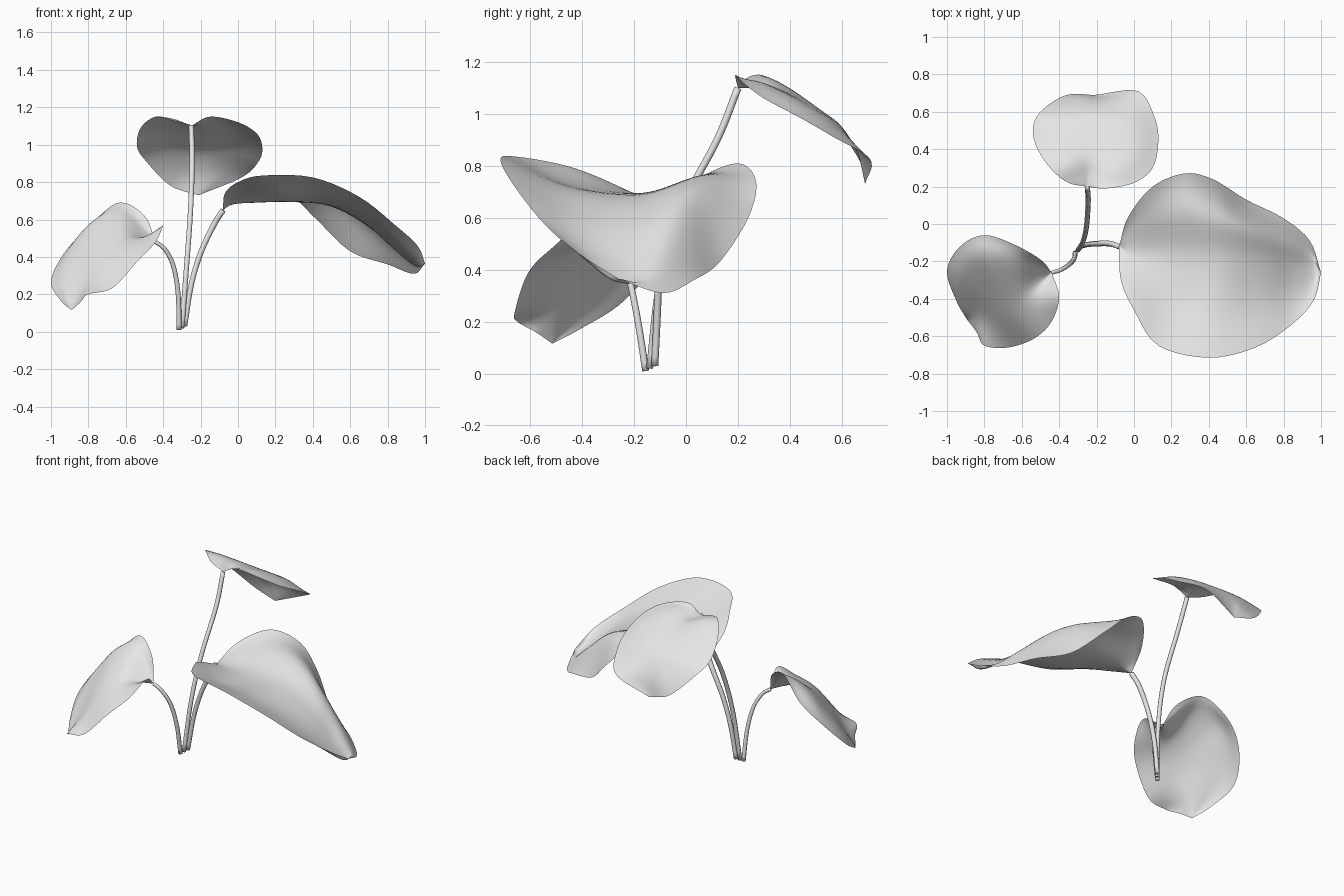
import bpy
import bmesh
from mathutils import Vector

# Remove the default object
default_cube = bpy.data.objects.get("Cube")
if default_cube:
    bpy.data.objects.remove(default_cube, do_unlink=True)

# One plain material for the whole plant
material = bpy.data.materials.new("plain_grey")
material.use_nodes = True
grey = (.8, .8, .8, 1)
material.diffuse_color = grey
material.node_tree.nodes["Principled BSDF"].inputs["Base Color"].default_value = grey


def smooth_path(points, count):
    """Resample a Catmull-Rom curve through the points into count positions."""
    pts = [Vector(p) for p in points]
    padded = [2 * pts[0] - pts[1]] + pts + [2 * pts[-1] - pts[-2]]
    result = []
    for i in range(count):
        position = i / (count - 1) * (len(pts) - 1)
        k = min(int(position), len(pts) - 2)
        t = position - k
        a, b, c, d = padded[k:k + 4]
        tangent_in, tangent_out = (c - a) / 2, (d - b) / 2
        ease = t * t * (3 - 2 * t)
        result.append(b.lerp(c, ease)
                      + tangent_in * (t * (1 - t) ** 2)
                      - tangent_out * (t * t * (1 - t)))
    return result


def finish(name, bm):
    """Turn the bmesh into a smooth shaded object."""
    mesh = bpy.data.meshes.new(name)
    bm.to_mesh(mesh)
    bm.free()
    mesh.materials.append(material)
    for polygon in mesh.polygons:
        polygon.use_smooth = True
    obj = bpy.data.objects.new(name, mesh)
    bpy.context.collection.objects.link(obj)
    return obj


def make_leaf(name, base, tip, guides, rows=41, columns=24):
    """Loft a curved blade across lengthwise guides that share a base and a tip."""
    bm = bmesh.new()
    curves = [smooth_path([base, *guide, tip], rows) for guide in guides]
    grid = [[bm.verts.new(p) for p in smooth_path(section, columns + 1)]
            for section in zip(*curves)]
    for row, following in zip(grid, grid[1:]):
        for j in range(columns):
            bm.faces.new((row[j], row[j + 1], following[j + 1], following[j]))
    # Close the blade where the guides meet at base and tip
    bmesh.ops.remove_doubles(bm, verts=bm.verts, dist=.0005)
    bmesh.ops.recalc_face_normals(bm, faces=bm.faces)
    if sum(f.normal.z * f.calc_area() for f in bm.faces) < 0:
        bmesh.ops.reverse_faces(bm, faces=bm.faces)
    return finish(name, bm)


def make_stem(name, points, radius_start=.0135, radius_end=.011, sides=8):
    """Sweep a tapering round section along a curved path."""
    path = smooth_path(points, 25)
    bm = bmesh.new()
    rings = []
    for i, centre in enumerate(path):
        along = path[min(i + 1, len(path) - 1)] - path[max(i - 1, 0)]
        rotation = Vector((0, 0, 1)).rotation_difference(along.normalized())
        blend = i / (len(path) - 1)
        radius = radius_start + (radius_end - radius_start) * blend
        ring = bmesh.ops.create_circle(bm, segments=sides, radius=radius)["verts"]
        for vert in ring:
            vert.co = centre + rotation @ vert.co
        rings.append(ring)
    for ring, following in zip(rings, rings[1:]):
        for j in range(sides):
            k = (j + 1) % sides
            bm.faces.new((ring[j], ring[k], following[k], following[j]))
    bm.faces.new(rings[0])
    bm.faces.new(rings[-1])
    bmesh.ops.recalc_face_normals(bm, faces=bm.faces)
    return finish(name, bm)


# Large leaf: folded-down far margin, ridge, valley, raised near margin
large_base = (-.08, -.12, .65)
far_margin = [(-.03, .04, .75), (.1, .2, .81), (.27, .27, .74), (.42, .24, .6),
              (.6, .13, .43), (.8, .03, .36), (.94, -.09, .31)]
far_ridge = [(-.04, -.05, .7), (.08, .03, .75), (.27, .07, .765), (.44, .05, .73),
             (.59, 0, .65), (.8, -.08, .475), (.94, -.15, .355)]
valley = [(-.03, -.14, .68), (.08, -.15, .69), (.3, -.17, .695), (.5, -.18, .67),
          (.7, -.2, .56), (.86, -.22, .42), (.96, -.23, .35)]
near_slope = [(-.05, -.2, .695), (.04, -.29, .72), (.22, -.43, .725), (.45, -.46, .71),
              (.68, -.43, .605), (.86, -.37, .465), (.965, -.31, .375)]
near_margin = [(-.07, -.3, .74), (0, -.46, .8), (.13, -.65, .835), (.4, -.715, .825),
               (.65, -.66, .72), (.84, -.54, .57), (.96, -.41, .46)]
make_leaf("large_leaf", large_base, (1, -.26, .365),
          [far_margin, far_ridge, valley, near_slope, near_margin])

# Low leaf: hanging domed blade with a crimped tip
low_base = (-.44, -.26, .48)
back_margin = [(-.5, -.19, .62), (-.64, -.11, .69), (-.8, -.06, .56), (-.93, -.12, .42),
               (-1, -.25, .27), (-.95, -.41, .17)]
back_crest = [(-.5, -.24, .54), (-.63, -.21, .63), (-.77, -.19, .58), (-.87, -.23, .45),
              (-.93, -.32, .31), (-.92, -.45, .18)]
low_rib = [(-.5, -.33, .5), (-.59, -.39, .5), (-.67, -.43, .45), (-.75, -.47, .355),
           (-.82, -.49, .25), (-.87, -.505, .165)]
front_margin = [(-.4, -.39, .57), (-.44, -.52, .48), (-.53, -.61, .385),
                (-.67, -.66, .235), (-.8, -.65, .2), (-.84, -.58, .16)]
make_leaf("low_leaf", low_base, (-.89, -.515, .115),
          [back_margin, back_crest, low_rib, front_margin])

# Tall leaf: domed heart shape sloping away behind
tall_base = (-.25, .2, 1.1)
left_margin = [(-.35, .22, 1.13), (-.44, .29, 1.15), (-.52, .41, 1.09),
               (-.54, .52, .99), (-.49, .61, .91), (-.36, .69, .78)]
left_dome = [(-.3, .24, 1.12), (-.35, .32, 1.135), (-.38, .42, 1.085),
             (-.39, .51, 1.02), (-.36, .59, .955), (-.28, .67, .84)]
tall_rib = [(-.24, .26, 1.1), (-.23, .34, 1.1), (-.21, .43, 1.065),
            (-.2, .52, 1.01), (-.2, .6, .95), (-.2, .66, .85)]
right_dome = [(-.2, .22, 1.125), (-.1, .28, 1.125), (-.02, .37, 1.08),
              (0, .46, 1.03), (-.02, .57, .96), (-.08, .67, .855)]
right_margin = [(-.15, .19, 1.15), (0, .22, 1.12), (.1, .3, 1.06), (.13, .44, .985),
                (.11, .57, .91), (.02, .71, .825)]
make_leaf("tall_leaf", tall_base, (-.21, .69, .73),
          [left_margin, left_dome, tall_rib, right_dome, right_margin])

# Stems fanning out from a shared foot
make_stem("large_leaf_stem", [(-.285, -.12, .03), (-.25, -.11, .25), (-.2, -.105, .42),
                              (-.13, -.105, .57), large_base], radius_end=.016)
make_stem("low_leaf_stem", [(-.315, -.155, .01), (-.32, -.185, .2), (-.345, -.215, .35),
                            (-.39, -.245, .44), low_base])
make_stem("tall_leaf_stem", [(-.3, -.14, .02), (-.275, -.1, .35), (-.255, -.02, .63),
                             (-.245, .12, .9), tall_base], radius_end=.014)
